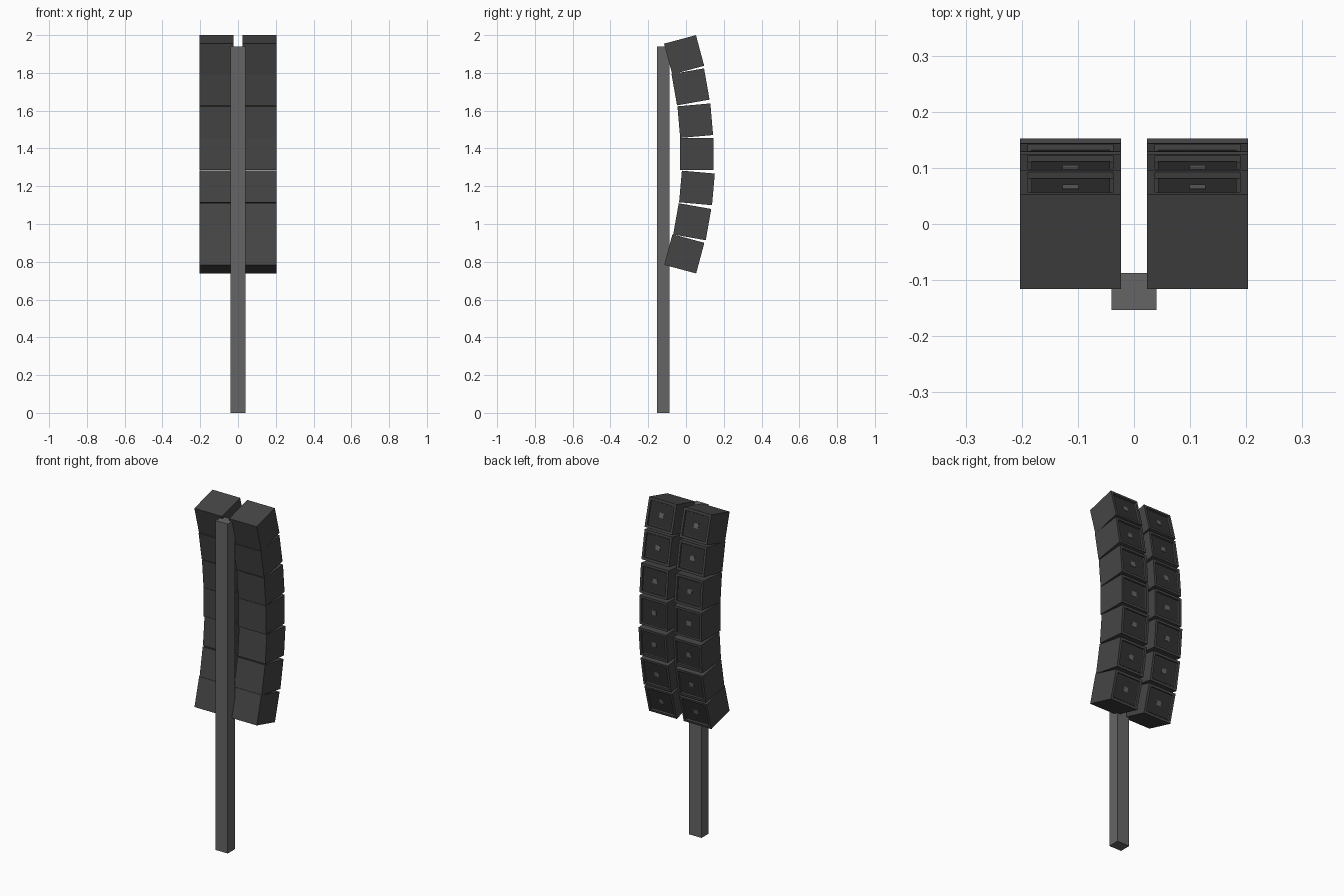
import bpy, bmesh
from math import radians
from mathutils import Matrix, Vector

if "Cube" in bpy.data.objects:
    bpy.data.objects.remove(bpy.data.objects["Cube"])

W, D, H = 0.18, 0.175, 0.168      # cabinet size
RIM, DEPTH = 0.02, 0.012          # front frame width and recess depth


def grey(name, v):
    m = bpy.data.materials.new(name)
    m.diffuse_color = (v, v, v, 1)
    m.use_nodes = True
    m.node_tree.nodes["Principled BSDF"].inputs["Base Color"].default_value = m.diffuse_color
    return m


CAB, DARK, LIGHT = grey("cabinet_grey", 0.06), grey("grille_grey", 0.03), grey("metal_grey", 0.13)


def box(name, size, center, mat, place=Matrix(), recess=False):
    bm = bmesh.new()
    bmesh.ops.create_cube(bm, size=1.0)
    bmesh.ops.scale(bm, vec=size, verts=bm.verts)
    if recess:  # framed, sunken face on the +y side
        bm.normal_update()
        face = max(bm.faces, key=lambda f: f.normal.y)
        bmesh.ops.inset_region(bm, faces=[face], thickness=RIM)
        ext = bmesh.ops.extrude_face_region(bm, geom=[face])
        verts = [g for g in ext["geom"] if isinstance(g, bmesh.types.BMVert)]
        bmesh.ops.translate(bm, vec=(0, -DEPTH, 0), verts=verts)
        if face.is_valid:
            bmesh.ops.delete(bm, geom=[face], context='FACES')
        bmesh.ops.recalc_face_normals(bm, faces=bm.faces)
    me = bpy.data.meshes.new(name)
    bmesh.ops.translate(bm, vec=center, verts=bm.verts)
    bm.to_mesh(me)
    bm.free()
    me.materials.append(mat)
    ob = bpy.data.objects.new(name, me)
    ob.matrix_world = place
    bpy.context.collection.objects.link(ob)
    return ob


# Upright pole
box("pole", (0.08, 0.066, 1.94), (0, -0.12, 0.97), LIGHT)

# Curved columns of speaker cabinets: centre y, centre z, tilt in degrees
stack = [(-0.010, 1.896, 15), (0.024, 1.726, 10), (0.049, 1.547, 5), (0.057, 1.370, 0),
         (0.058, 1.191, -5), (0.033, 1.012, -10), (-0.009, 0.842, -15)]
for side, x in (("left", -0.113), ("right", 0.113)):
    for i, (y, z, tilt) in enumerate(stack, 1):
        place = Matrix.Translation(Vector((x, y, z))) @ Matrix.Rotation(radians(tilt), 4, 'X')
        floor = D / 2 - DEPTH
        box(f"cabinet_{side}_{i}", (W, D, H), (0, 0, 0), CAB, place, recess=True)
        # Grille plate and small centre badge plate inside the recess
        box(f"grille_{side}_{i}", (W - 2 * RIM, 0.002, H - 2 * RIM), (0, floor + 0.001, 0), DARK, place)
        box(f"centre_plate_{side}_{i}", (0.028, 0.003, 0.028), (0, floor + 0.0025, 0), LIGHT, place)
